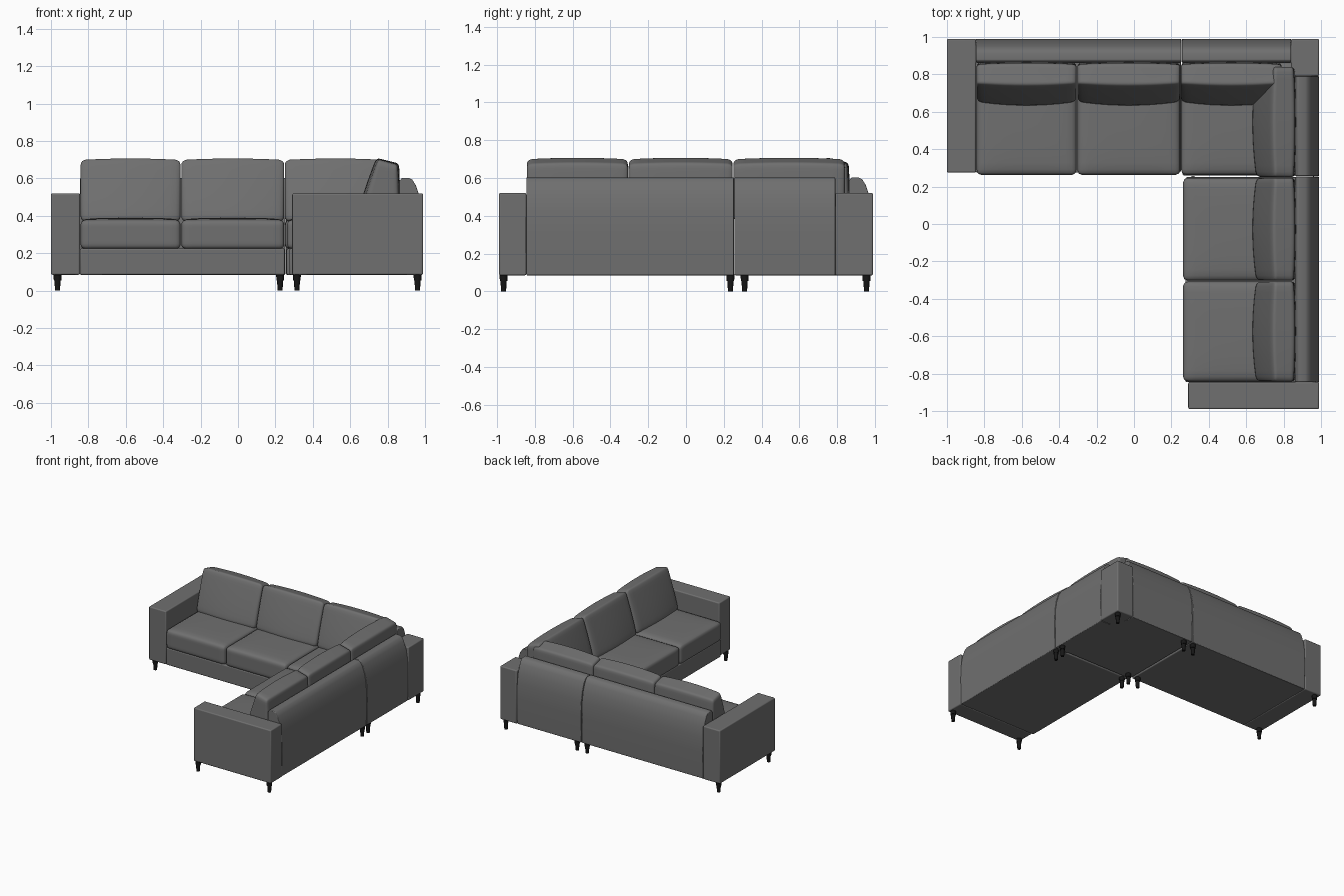
import bpy, bmesh, math
from mathutils import Vector

if "Cube" in bpy.data.objects:
    bpy.data.objects.remove(bpy.data.objects["Cube"])


def material(name, value):
    m = bpy.data.materials.new(name)
    m.use_nodes = True
    m.diffuse_color = (value, value, value, 1)
    m.node_tree.nodes["Principled BSDF"].inputs["Base Color"].default_value = (value, value, value, 1)
    return m


FABRIC = material("grey fabric", 0.16)
BLACK = material("black plastic", 0.008)
FLOOR, SEAM = 0.085, 0.255


def finish(bm, name, mat, swap=False, bevel=0.0):
    # swap turns a part of the rear run into the matching part of the side run
    if swap:
        for v in bm.verts:
            v.co.x, v.co.y = v.co.y, v.co.x
    bmesh.ops.recalc_face_normals(bm, faces=bm.faces)
    mesh = bpy.data.meshes.new(name)
    bm.to_mesh(mesh)
    bm.free()
    ob = bpy.data.objects.new(name, mesh)
    bpy.context.collection.objects.link(ob)
    mesh.materials.append(mat)
    if bevel:
        mod = ob.modifiers.new("soft edges", "BEVEL")
        mod.width, mod.segments = bevel, 3
        mod.limit_method = "ANGLE"
        mod.angle_limit = math.radians(50)
    bpy.ops.object.select_all(action="DESELECT")
    ob.select_set(True)
    bpy.context.view_layer.objects.active = ob
    bpy.ops.object.shade_smooth_by_angle(angle=math.radians(40))
    return ob


def box(name, lo, hi, swap=False, bevel=0.008):
    bm = bmesh.new()
    bmesh.ops.create_cube(bm, size=1)
    for v in bm.verts:
        v.co = Vector([(a + b) / 2 + c * (b - a) for a, b, c in zip(lo, hi, v.co)])
    finish(bm, name, FABRIC, swap, bevel)


def rounded_block(half, radius, cuts=13):
    # Box with rounded edges, its grid lines packed towards the rims
    bm = bmesh.new()
    bmesh.ops.create_cube(bm, size=2)
    bmesh.ops.subdivide_edges(bm, edges=bm.edges[:], cuts=cuts, use_grid_fill=True)
    for v in bm.verts:
        p = Vector([math.sin(c * math.pi / 2) * h for c, h in zip(v.co, half)])
        core = Vector([max(-h + radius, min(h - radius, c)) for c, h in zip(p, half)])
        v.co = core + (p - core).normalized() * radius if (p - core).length > 1e-6 else p
    return bm


def seat_cushion(name, u0, u1, d0, d1, swap=False):
    half = ((u1 - u0) / 2, (d1 - d0) / 2, 0.078)
    bm = rounded_block(half, 0.028)
    for v in bm.verts:
        a, b, c = (v.co[i] / half[i] for i in range(3))
        crown = (1 - a ** 4) * (1 - b ** 4)
        v.co.z += 0.012 * crown * (c > 0)
        v.co += Vector(((u0 + u1) / 2, (d0 + d1) / 2, 0.3))
    finish(bm, name, FABRIC, swap)


def back_cushion(name, u0, u1, swap=False):
    # Leaning wedge, thick at the seat and thin at the top, with a full front
    half = ((u1 - u0) / 2, 0.12, 0.165)
    bm = rounded_block(half, 0.028)
    for v in bm.verts:
        a, b, c = (v.co[i] / half[i] for i in range(3))
        t, s = (c + 1) / 2, (b + 1) / 2
        front = 0.65 + 0.1 * t ** 1.2 - 0.022 * (1 - a * a) * (1 - 0.5 * t)
        rear = 0.865 - 0.012 * t + 0.008 * (1 - a * a)
        v.co.y = front + (rear - front) * s
        v.co.z = 0.37 + 0.34 * t - 0.03 * s * t ** 3 - 0.008 * a * a * t
        v.co.x += (u0 + u1) / 2
    finish(bm, name, FABRIC, swap)


def back_panel(name, u0, u1, swap=False):
    # Side profile: upright behind the seat, sloping away at the rear top
    profile = [(0.87, FLOOR), (0.985, FLOOR), (0.99, 0.3), (0.985, 0.42), (0.972, 0.5),
               (0.95, 0.565), (0.932, 0.593), (0.915, 0.602), (0.875, 0.602), (0.862, 0.585), (0.862, 0.3)]
    bm = bmesh.new()
    f = bm.faces.new([bm.verts.new((u0, d, z)) for d, z in profile])
    ends = bmesh.ops.extrude_face_region(bm, geom=[f])["geom"]
    for v in ends:
        if isinstance(v, bmesh.types.BMVert):
            v.co.x = u1
    finish(bm, name, FABRIC, swap, 0.005)


def leg(name, x, y):
    # Round foot under a thicker collar
    bm = bmesh.new()
    for r0, r1, z0, z1 in ((0.013, 0.017, 0, 0.06), (0.02, 0.021, 0.055, 0.09)):
        part = bmesh.ops.create_cone(bm, cap_ends=True, segments=16, radius1=r0, radius2=r1, depth=z1 - z0)
        bmesh.ops.translate(bm, verts=part["verts"], vec=(x, y, (z0 + z1) / 2))
    finish(bm, name, BLACK)


# Rear and side runs share one layout with the axes exchanged
for run, swap in (("rear", False), ("side", True)):
    front = 0.29 if swap else 0.275
    box(run + "_arm", (-0.99 if swap else -1.0, front, FLOOR), (-0.845, 0.99, 0.52), swap)
    box(run + "_base", (-0.845, 0.275, FLOOR), (0.25, 0.9, 0.225), swap)
    back_panel(run + "_back", -0.845, 0.253, swap)
    back_panel(run + "_corner_back", 0.257, 0.79 if swap else 0.84, swap)
    for i, (u0, u1) in enumerate(((-0.842, -0.307), (-0.303, 0.247))):
        seat_cushion(f"{run}_seat_cushion_{i + 1}", u0, u1, 0.262, 0.865, swap)
        back_cushion(f"{run}_back_cushion_{i + 1}", u0, u1, swap)
    back_cushion(run + "_corner_back_cushion", 0.25, 0.84 if swap else 0.79, swap)

# Corner section
box("corner_base", (0.26, 0.26, FLOOR), (0.9, 0.9, 0.225))
box("corner_post", (0.84, 0.79, FLOOR), (0.99, 0.99, 0.52))
seat_cushion("corner_seat_cushion", 0.252, 0.865, 0.262, 0.865)

# Four legs under each of the three sections
sections = {"rear": ((-0.965, 0.225), (0.31, 0.955)),
            "corner": ((0.315, 0.96), (0.31, 0.955)),
            "side": ((0.315, 0.96), (-0.965, 0.235))}
for section, (xs, ys) in sections.items():
    for i, x in enumerate(xs):
        for j, y in enumerate(ys):
            leg(f"{section}_leg_{2 * i + j + 1}", x, y)
